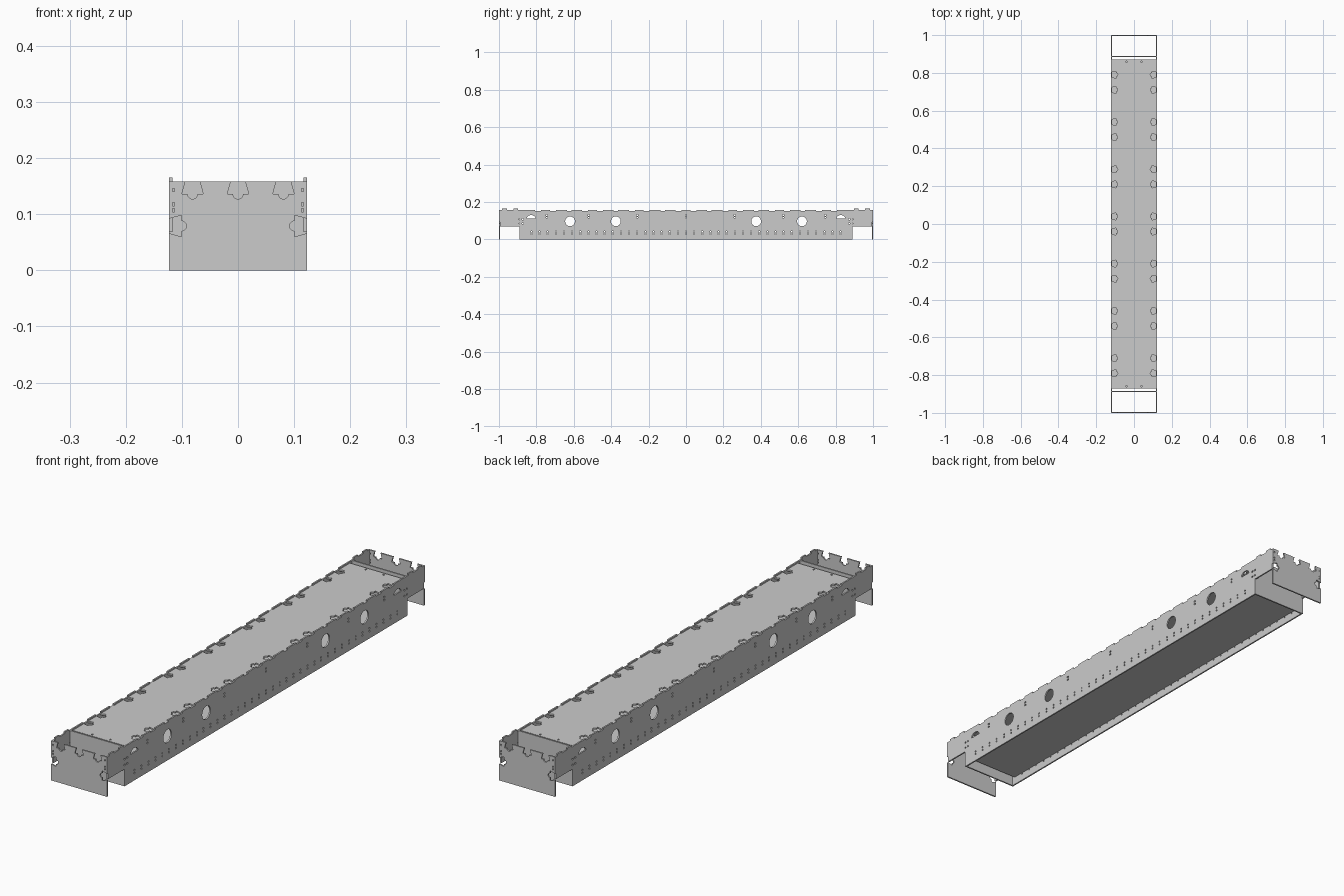
import bpy, bmesh, math
from mathutils import Matrix, Vector

if "Cube" in bpy.data.objects:
    bpy.data.objects.remove(bpy.data.objects["Cube"])

T = 0.006      # sheet thickness
TOP = 0.158    # height of the walls
AXES = {       # sheet (u, v, normal) to world
    'x': Matrix(((0, 0, 1), (1, 0, 0), (0, 1, 0))),
    'y': Matrix(((1, 0, 0), (0, 0, -1), (0, 1, 0))),
    'z': Matrix.Identity(3),
}


def sheet(name, outline, holes, axis, at):
    """Cut sheet: outline and holes filled as a 2D curve, given thickness."""
    cu = bpy.data.curves.new(name + "_profile", 'CURVE')
    cu.dimensions = '2D'
    cu.fill_mode = 'BOTH'
    cu.extrude = T / 2
    for pts in [outline] + holes:
        sp = cu.splines.new('POLY')
        sp.points.add(len(pts) - 1)
        for p, q in zip(sp.points, pts):
            p.co = (q[0], q[1], 0, 1)
        sp.use_cyclic_u = True
    tmp = bpy.data.objects.new(name + "_profile", cu)
    bpy.context.collection.objects.link(tmp)
    dg = bpy.context.evaluated_depsgraph_get()
    me = bpy.data.meshes.new_from_object(tmp.evaluated_get(dg))
    bpy.data.objects.remove(tmp)
    me.name = name
    me.transform(Matrix.Translation(Vector(at)) @ AXES[axis].to_4x4())
    bm = bmesh.new()
    bm.from_mesh(me)
    bmesh.ops.remove_doubles(bm, verts=bm.verts, dist=1e-5)
    bmesh.ops.recalc_face_normals(bm, faces=bm.faces)
    for f in bm.faces:
        f.smooth = False
    bm.to_mesh(me)
    bm.free()
    ob = bpy.data.objects.new(name, me)
    bpy.context.collection.objects.link(ob)
    return ob


def circle(u, v, r, n=32):
    return [(u + r * math.cos(2 * math.pi * i / n), v + r * math.sin(2 * math.pi * i / n)) for i in range(n)]


def rect(u, v, w, h):
    return [(u - w / 2, v - h / 2), (u + w / 2, v - h / 2), (u + w / 2, v + h / 2), (u - w / 2, v + h / 2)]


def dovetail(u, v, direction):
    """Dovetail recess with a round relief, met while walking an edge."""
    d = Vector(direction)          # walking direction, inside is on the left
    n = Vector((-d.y, d.x))
    arc = [(-0.009 * math.cos(math.pi * i / 8), 0.022 + 0.009 * math.sin(math.pi * i / 8)) for i in range(9)]
    local = [(-0.013, 0), (-0.019, 0.022)] + arc + [(0.019, 0.022), (0.013, 0)]
    return [tuple(Vector((u, v)) + d * a + n * b) for a, b in local]


pair_centres = [0.25 * k for k in range(-3, 4)]
joints = sorted(c + s * 0.04 for c in pair_centres for s in (-1, 1))

# Side walls: stepped ends, raised end tabs and notched top edge
side = [(-0.994, 0.068), (-0.89, 0.068), (-0.89, 0), (0.89, 0), (0.89, 0.068), (0.994, 0.068), (0.994, TOP)]
edge = [(y, 0.013, 0.165) for y in (-0.97, -0.91, 0.91, 0.97)]
edge += [(y, 0.016, 0.152) for y in joints]
edge += [(c + 0.125, 0.012, 0.152) for c in pair_centres[:-1]]
for y, half, z in sorted(edge, reverse=True):
    side += [(y + half, TOP), (y + half, z), (y - half, z), (y - half, TOP)]
side.append((-0.994, TOP))

# Round ports, domed slots and bolt holes in the side walls
side_holes = [circle(s * y, 0.097, 0.026) for y in (0.375, 0.62) for s in (-1, 1)]
for s in (-1, 1):
    side_holes.append([(s * 0.828 + 0.023 * math.cos(math.pi * i / 12),
                        0.112 + 0.018 * math.sin(math.pi * i / 12)) for i in range(13)])
    side_holes += [rect(s * y, z, 0.008, 0.006) for y in (0.872, 0.888) for z in (0.085, 0.108)]
for y in (-0.745, -0.52, -0.26, 0, 0.26, 0.52, 0.745):
    side_holes += [rect(y, z, 0.008, 0.006) for z in (0.117, 0.129)]
for i in range(-19, 20):
    side_holes += [rect(i * 0.0435, z, 0.006, 0.006) for z in (0.029, 0.041)]
for s, label in ((-1, "left"), (1, "right")):
    sheet(label + "_side_wall", side, side_holes, 'x', (s * 0.12, 0, 0))

# End plates with dovetail recesses on top and sides
end = [(-0.123, 0), (0.123, 0)] + dovetail(0.123, 0.079, (0, 1)) + [(0.123, TOP)]
for x in (0.081, 0, -0.081):
    end += dovetail(x, TOP, (-1, 0))
end += [(-0.123, TOP)] + dovetail(-0.123, 0.079, (0, -1))
end_holes = [rect(s * 0.115, z, 0.004, 0.006) for s in (-1, 1) for z in (0.143, 0.118, 0.107)]
for s, label in ((-1, "front"), (1, "back")):
    sheet(label + "_end_plate", end, end_holes, 'y', (0, s * 0.997, 0))
    # Plain bulkhead closing the box
    sheet(label + "_bulkhead", rect(0, TOP / 2, 0.234, TOP), [], 'y', (0, s * 0.887, 0))

# Top deck with dovetail recesses along both long edges
deck = [(-0.117, -0.872), (0.117, -0.872)]
for y in joints:
    deck += dovetail(0.117, y, (0, 1))
deck += [(0.117, 0.872), (-0.117, 0.872)]
for y in reversed(joints):
    deck += dovetail(-0.117, y, (0, -1))
deck_holes = [rect(x, s * 0.86, 0.006, 0.008) for x in (-0.04, 0.04) for s in (-1, 1)]
sheet("top_deck", deck, deck_holes, 'z', (0, 0, 0.149))

# Recessed floor panel
sheet("floor_panel", rect(0, 0, 0.234, 1.744), [], 'z', (0, 0, 0.035))
